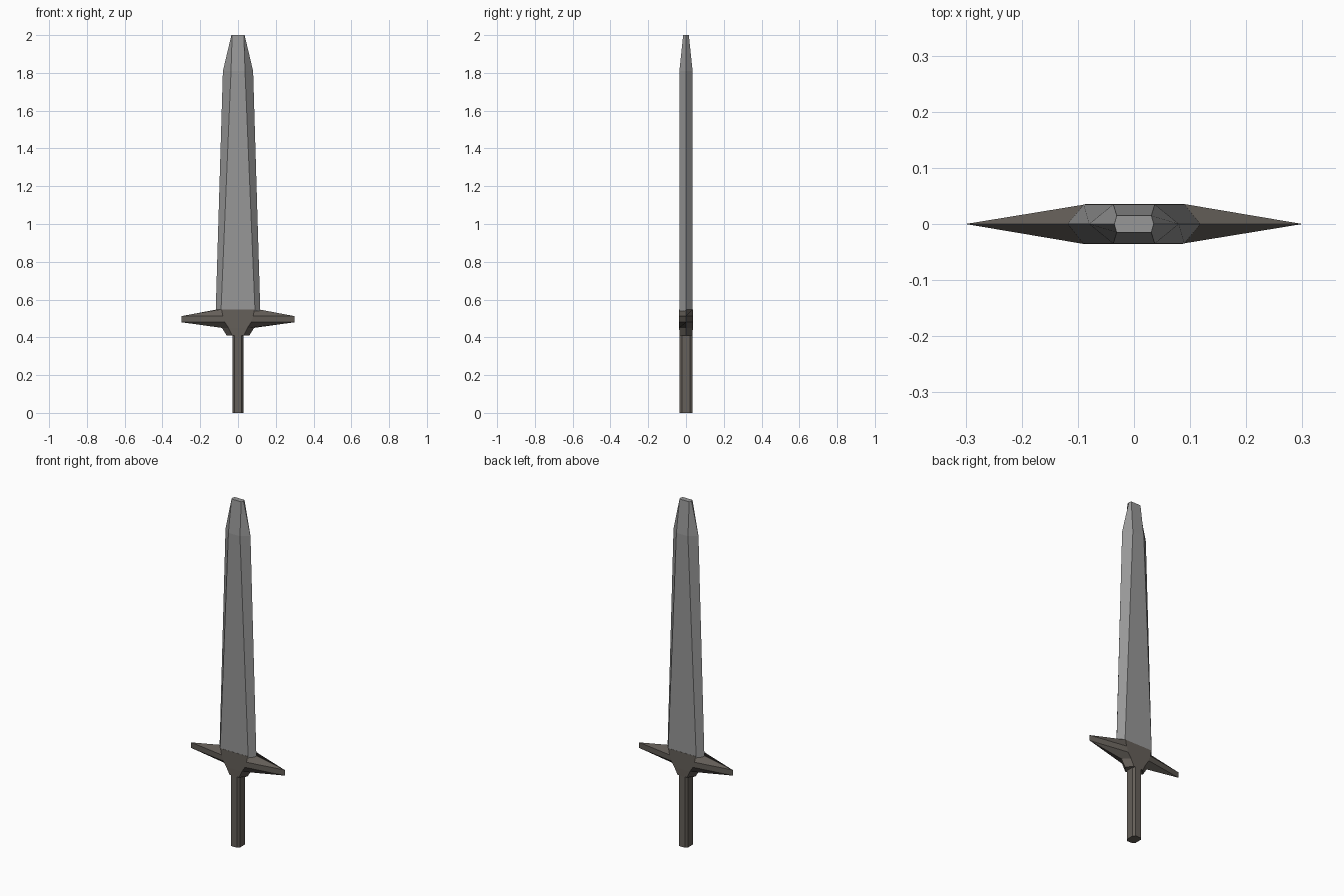
import bpy, bmesh

if "Cube" in bpy.data.objects:
    bpy.data.objects.remove(bpy.data.objects["Cube"])


def material(name, rgb):
    m = bpy.data.materials.new(name)
    m.diffuse_color = (*rgb, 1)
    m.use_nodes = True
    m.node_tree.nodes["Principled BSDF"].inputs["Base Color"].default_value = m.diffuse_color
    return m


steel = material("steel grey", (0.31, 0.31, 0.31))
bronze = material("dark bronze", (0.13, 0.115, 0.10))


def loft(name, rings, mat):
    """Stack horizontal rings of (x, y, z) points with caps at both ends."""
    bm = bmesh.new()
    loops = [[bm.verts.new(p) for p in ring] for ring in rings]
    n = len(loops[0])
    for a, b in zip(loops, loops[1:]):
        for i in range(n):
            j = (i + 1) % n
            bm.faces.new((a[i], a[j], b[j], b[i]))
    bm.faces.new(loops[0][::-1])
    bm.faces.new(loops[-1])
    bmesh.ops.recalc_face_normals(bm, faces=bm.faces)
    me = bpy.data.meshes.new(name)
    bm.to_mesh(me)
    bm.free()
    me.materials.append(mat)
    ob = bpy.data.objects.new(name, me)
    bpy.context.collection.objects.link(ob)
    return ob


def hexagon(z, edge, flat, y):
    return [(edge, 0, z), (flat, y, z), (-flat, y, z),
            (-edge, 0, z), (-flat, -y, z), (flat, -y, z)]


def octagon(z, x, y, fx, fy):
    return [(x, -fy, z), (x, fy, z), (fx, y, z), (-fx, y, z),
            (-x, fy, z), (-x, -fy, z), (-fx, -y, z), (fx, -y, z)]


# Blade: bevelled hexagonal section with a blunt tip
loft("blade", [hexagon(0.54, 0.118, 0.09, 0.035),
               hexagon(1.81, 0.08, 0.037, 0.035),
               hexagon(2.0, 0.035, 0.031, 0.015)], steel)

# Crossguard: tapered collar with wedge-shaped wings
loft("crossguard", [hexagon(0.41, 0.06, 0.03, 0.035),
                    hexagon(0.45, 0.085, 0.05, 0.036),
                    hexagon(0.48, 0.30, 0.07, 0.036),
                    hexagon(0.512, 0.30, 0.08, 0.036),
                    hexagon(0.548, 0.11, 0.087, 0.036)], bronze)

# Grip: eight-sided rod
loft("grip", [octagon(z, 0.029, 0.035, 0.019, 0.021) for z in (0, 0.42)], bronze)
